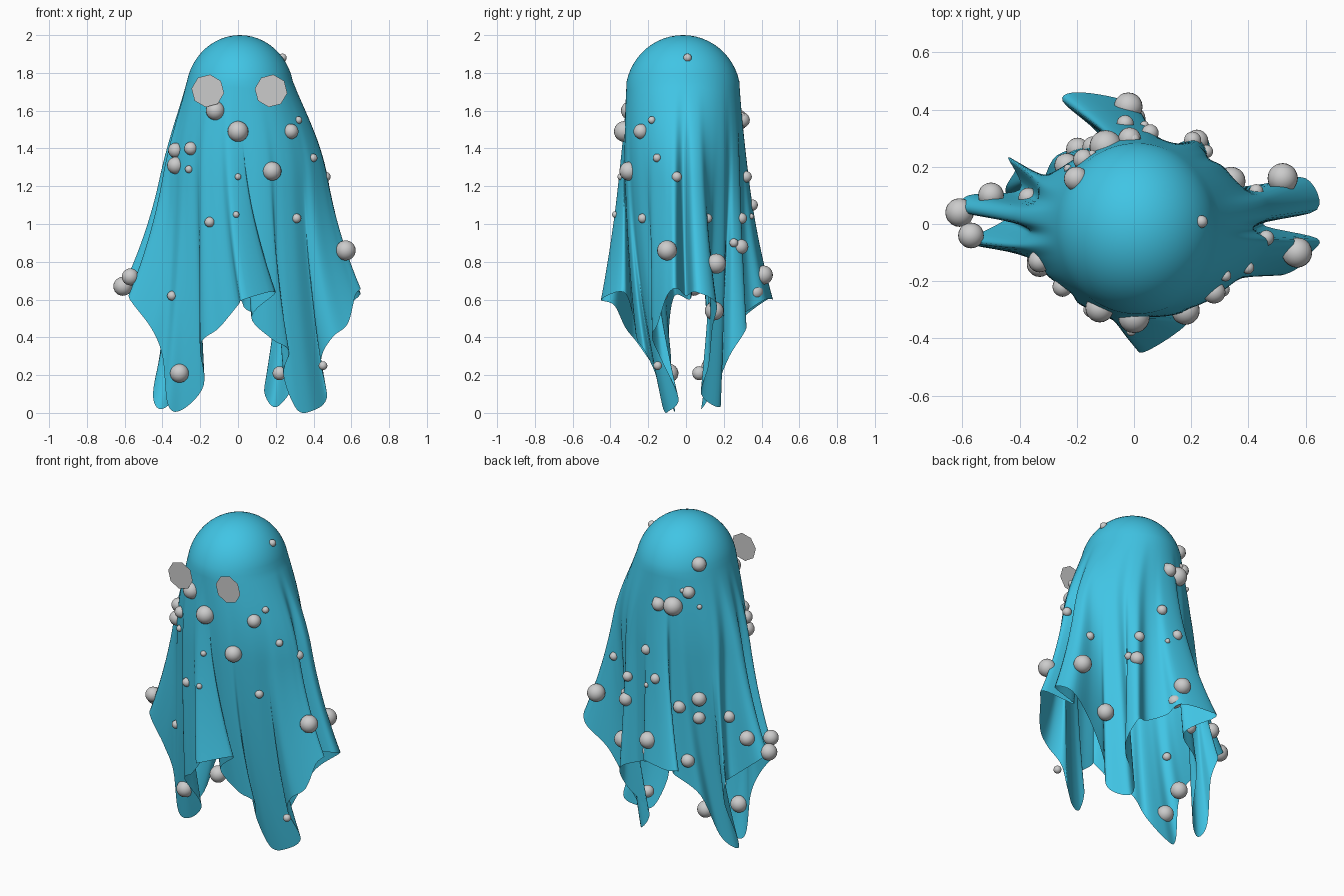
import bpy
import bmesh
from math import sin, cos, pi, radians
from mathutils import Vector
from mathutils.bvhtree import BVHTree

old = bpy.data.objects.get("Cube")
if old:
    bpy.data.objects.remove(old, do_unlink=True)


def make_material(name, color):
    mat = bpy.data.materials.new(name)
    mat.use_nodes = True
    mat.diffuse_color = (*color, 1)
    mat.node_tree.nodes["Principled BSDF"].inputs["Base Color"].default_value = (*color, 1)
    return mat


def make_object(name, bm, mat, smooth=True):
    mesh = bpy.data.meshes.new(name)
    bm.to_mesh(mesh)
    bm.free()
    mesh.materials.append(mat)
    for face in mesh.polygons:
        face.use_smooth = smooth
    obj = bpy.data.objects.new(name, mesh)
    bpy.context.scene.collection.objects.link(obj)
    return obj


def catmull_rom(points, steps):
    """Closed smooth curve through the control points."""
    result = []
    count = len(points)
    for i in range(count):
        a, b, c, d = (points[(i + k) % count] for k in (-1, 0, 1, 2))
        for s in range(steps):
            t = s / steps
            result.append(b + (c - a) * (t / 2)
                          + (a * 2 - b * 5 + c * 4 - d) * (t * t / 2)
                          + (b * 3 - a - c * 3 + d) * (t ** 3 / 2))
    return result


def running_mean(points, reach):
    """Closed curve with its small folds averaged away."""
    count = len(points)
    return [sum((points[(i + k) % count] for k in range(-reach, reach + 1)), Vector())
            / (2 * reach + 1) for i in range(count)]


cloth_blue = make_material("cloth blue", (0.052, 0.555, 0.78))
pale_grey = make_material("pale grey", (0.6, 0.6, 0.6))

# Hem of the draped sheet, in hundredths, counter-clockwise from the +x fold
HEM = [
    (45, 0, 62), (64, 5, 64), (60, 16, 58), (45, 14, 45), (33, 12, 25), (27, 8, 10),
    (19, 18, 3), (14, 17, 14), (26, 23, 30), (24, 32, 45), (14, 28, 50), (4, 34, 55),
    (0, 42, 60), (-18, 46, 60), (-25, 43, 60), (-12, 30, 50), (-27, 24, 38), (-33, 13, 10),
    (-41, 8, 2), (-45, 12, 10), (-41, 20, 35), (-44, 23, 50), (-40, 12, 48), (-58, 10, 63),
    (-60, 4, 66), (-45, 2, 60), (-58, -6, 62), (-46, -9, 45), (-40, -8, 30), (-37, -7, 4),
    (-29, -6, 2), (-18, -11, 15), (-20, -25, 36), (-10, -32, 45), (0, -38, 57), (3, -45, 60),
    (20, -33, 64), (7, -28, 51), (18, -26, 39), (27, -22, 33), (24, -16, 20), (31, -12, 2),
    (39, -9, 1), (47, -4, 8), (44, -13, 28), (50, -18, 40), (58, -15, 47), (62, -10, 62),
    (64, -5, 66),
]
CENTRE = Vector((0.01, -0.016, 1.69))
HEAD = Vector((0.287, 0.305, 0.31))
DOME_ROWS = 12
DOME_ANGLE = radians(78)
DRAPE_ROWS = 36


def column(hem, mean, angle):
    """Points from the crown down over the head and out to the hem."""
    points = []
    for row in range(1, DOME_ROWS + 1):
        a = row / DOME_ROWS * DOME_ANGLE
        points.append(CENTRE + Vector((HEAD.x * sin(a) * cos(angle),
                                       HEAD.y * sin(a) * sin(angle), HEAD.z * cos(a))))
    shoulder = points[-1]
    for row in range(1, DRAPE_ROWS + 1):
        k = row / DRAPE_ROWS
        z = shoulder.z + (hem.z - shoulder.z) * k
        swell = sin(min(1, (shoulder.z - z) / 0.52) * pi / 2)
        base = shoulder + Vector((0.115 * cos(angle) + 0.025, 0.018 * sin(angle), 0)) * swell
        point = base.lerp(mean, k ** 2.3) + (hem - mean) * k ** 1.6
        point.z = z
        points.append(point)
    return points


# Draped sheet
hem_curve = catmull_rom([Vector(p) / 100 for p in HEM], 6)
mean_curve = running_mean(hem_curve, 15)
total = len(hem_curve)
bm = bmesh.new()
crown = bm.verts.new(CENTRE + Vector((0, 0, HEAD.z)))
grid = [[bm.verts.new(p) for p in column(hem, mean, 2 * pi * i / total)]
        for i, (hem, mean) in enumerate(zip(hem_curve, mean_curve))]
for i in range(total):
    left, right = grid[i], grid[(i + 1) % total]
    bm.faces.new((crown, left[0], right[0]))
    for j in range(len(left) - 1):
        bm.faces.new((left[j], left[j + 1], right[j + 1], right[j]))
bm.normal_update()
tree = BVHTree.FromBMesh(bm)
make_object("draped_sheet", bm, cloth_blue)

# Beads on the front: x, z, radius in hundredths
FRONT_BEADS = [
    (-12, 160, 5), (0, 149, 5.5), (28, 149, 4), (32, 155, 2), (-33, 139, 4), (-25, 140, 3.5),
    (-26, 129, 2), (0, 125, 1.7), (18, 128, 5), (-15, 101, 2.7), (-1, 105, 1.7), (31, 103, 2.5),
    (-35, 62, 2.5),
]
# Beads around the sides and back: angle in degrees, z and radius in hundredths
AROUND_BEADS = [
    (2, 188, 2.2), (-21, 135, 2.2), (-6, 125, 2.7), (15, 103, 2.5), (45, 90, 2.3), (55, 103, 3),
    (80, 125, 3), (142, 180, 4.3), (128, 164, 3.7), (121, 165, 1.5), (110, 155, 5.7),
    (93, 155, 4), (90, 157, 2), (140, 155, 1.5), (95, 110, 3), (84, 104, 1.5),
    (118, 92, 3.7), (139, 97, 4.3), (139, 85, 3.7), (127, 59, 4), (166, 85, 3.5),
    (203, 131, 4.5),
]
# Beads near the hem and on the hanging corners: x, y, z, radius in hundredths
HEM_BEADS = [
    (57, -10, 86, 5.3), (52, 16, 79, 5.3), (-61, 4, 67, 5), (-57, -4, 72, 4.5),
    (-50, 10, 75, 4.5), (34, 15, 54, 5), (-2, 41, 73, 5), (0, 37, 64, 4), (22, 29, 88, 4),
    (-31, -9, 21, 5), (22, 7, 21, 3.7), (-23, 13, 24, 5), (45, -15, 25, 2.3),
]


def add_bead(name, location, radius):
    bead = bmesh.new()
    bmesh.ops.create_uvsphere(bead, u_segments=20, v_segments=12, radius=radius / 100)
    make_object(name, bead, pale_grey).location = location


for n, (x, z, r) in enumerate(FRONT_BEADS):
    hit = tree.ray_cast(Vector((x / 100, -1, z / 100)), Vector((0, 1, 0)))[0]
    if hit:
        add_bead(f"front_bead_{n}", hit, r)
for n, (deg, z, r) in enumerate(AROUND_BEADS):
    out = Vector((cos(radians(deg)), sin(radians(deg)), 0))
    hit = tree.ray_cast(out + Vector((0, 0, z / 100)), -out)[0]
    if hit:
        add_bead(f"side_bead_{n}", hit, r)
for n, (x, y, z, r) in enumerate(HEM_BEADS):
    add_bead(f"hem_bead_{n}", Vector((x, y, z)) / 100, r)

# Flat eight-sided eyes floating in front of the face
for name, x in (("right_eye", -0.16), ("left_eye", 0.175)):
    bm = bmesh.new()
    bmesh.ops.create_circle(bm, cap_ends=True, segments=8, radius=0.087)
    eye = make_object(name, bm, pale_grey, smooth=False)
    eye.rotation_euler = (pi / 2, radians(8), 0)
    eye.location = (x, -0.35, 1.705)
